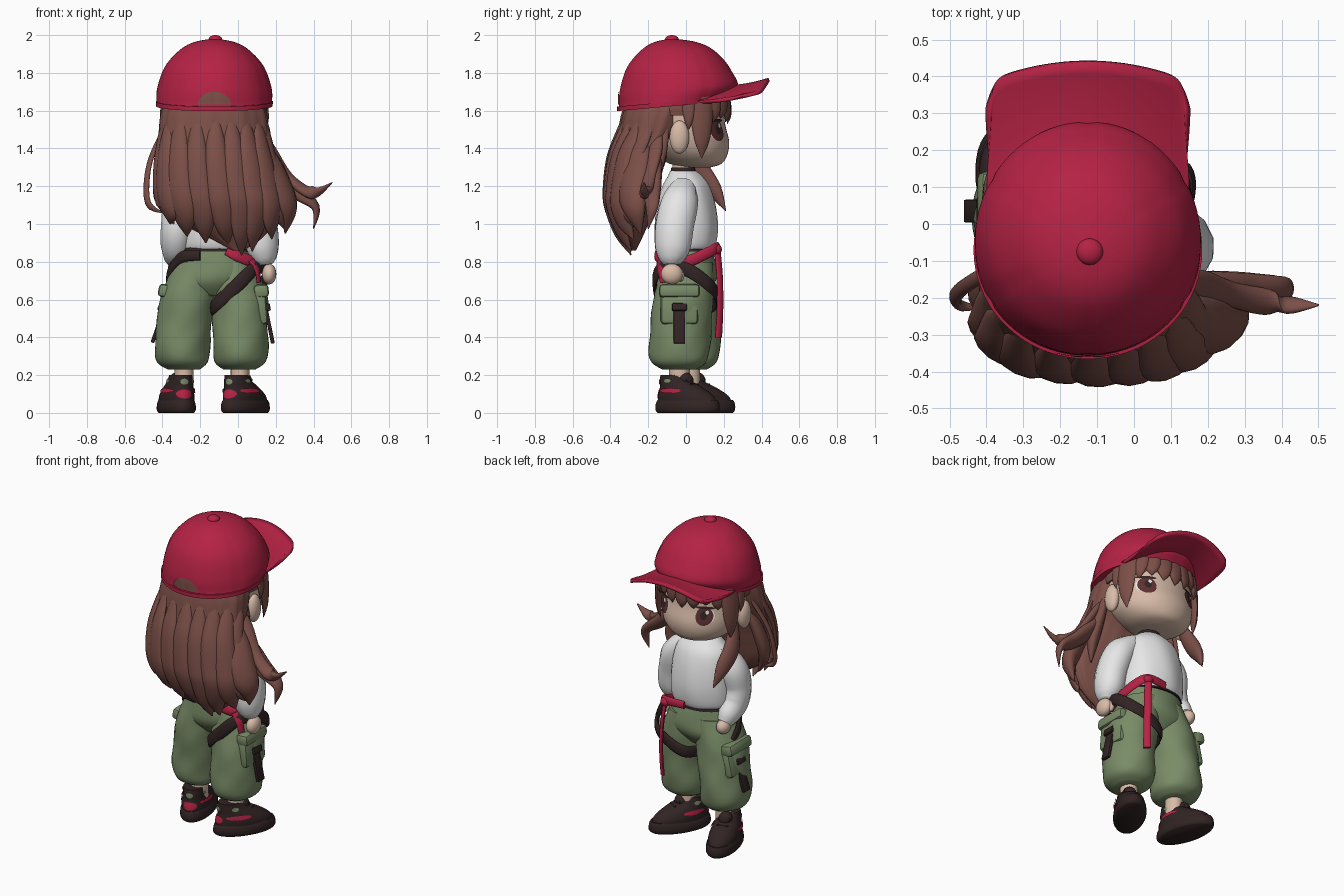
import bpy, bmesh, math
from mathutils import Vector, Matrix
from mathutils.bvhtree import BVHTree

if "Cube" in bpy.data.objects:
    bpy.data.objects.remove(bpy.data.objects["Cube"])

CX = -0.125  # centre line of the figure


def material(name, r, g, b):
    m = bpy.data.materials.new(name)
    m.diffuse_color = (r, g, b, 1)
    m.use_nodes = True
    m.node_tree.nodes["Principled BSDF"].inputs["Base Color"].default_value = m.diffuse_color
    return m


RED = material("crimson", 0.46, 0.016, 0.058)
HAIR = material("chestnut", 0.20, 0.078, 0.064)
SKIN = material("skin", 0.69, 0.50, 0.39)
WHITE = material("white", 0.84, 0.84, 0.84)
GREEN = material("olive green", 0.19, 0.26, 0.135)
DARK = material("dark brown", 0.031, 0.017, 0.017)
IRIS = material("eye brown", 0.11, 0.03, 0.03)


def make(name, bm, mat, angle=50):
    bmesh.ops.recalc_face_normals(bm, faces=bm.faces)
    me = bpy.data.meshes.new(name)
    bm.to_mesh(me)
    bm.free()
    me.materials.append(mat)
    for p in me.polygons:
        p.use_smooth = True
    me.set_sharp_from_angle(angle=math.radians(angle))
    ob = bpy.data.objects.new(name, me)
    bpy.context.collection.objects.link(ob)
    return ob


def resample(pts, steps, closed=False):
    """Catmull-Rom through tuples of any length."""
    out, n = [], len(pts)
    for i in range(n if closed else n - 1):
        k = [(i + d) % n if closed else min(max(i + d, 0), n - 1) for d in (-1, 0, 1, 2)]
        for s in range(steps):
            t = s / steps
            out.append([0.5 * (2 * b + (c - a) * t + (2 * a - 5 * b + 4 * c - d) * t * t
                               + (3 * b - a - 3 * c + d) * t ** 3)
                        for a, b, c, d in zip(*(pts[j] for j in k))])
    return out if closed else out + [list(pts[-1])]


def skin_rings(rings, closed=False):
    bm = bmesh.new()
    vs = [[bm.verts.new(p) for p in r] for r in rings]
    n = len(vs[0])
    for i in range(len(vs) if closed else len(vs) - 1):
        a, b = vs[i], vs[(i + 1) % len(vs)]
        for j in range(n):
            bm.faces.new((a[j], a[(j + 1) % n], b[(j + 1) % n], b[j]))
    if not closed:
        bm.faces.new(vs[0])
        bm.faces.new(vs[-1])
    return bm


def loft(name, rings, mat, n=36, steps=4, mod=None, shear=None, angle=50):
    """Horizontal ellipses (x, y, z, rx, ry) joined upwards."""
    out = []
    for x, y, z, rx, ry in resample(rings, steps):
        ring = []
        for j in range(n):
            a = 2 * math.pi * j / n
            k = mod(a, z) if mod else 1
            px, py = x + rx * k * math.cos(a), y + ry * k * math.sin(a)
            ring.append((px, py, z + (shear(py, z) if shear else 0)))
        out.append(ring)
    return make(name, skin_rings(out), mat, angle)


def tube(name, pts, mat, flat=1.0, centre=(CX, 0), closed=False, n=12):
    """Tapered strand through (x, y, z, half width); thin side faces away from centre."""
    path = resample(pts, 5, closed)
    P = [Vector(p[:3]) for p in path]
    rings = []
    for i, p in enumerate(P):
        m = len(P)
        nxt, prv = (P[(i + 1) % m], P[i - 1]) if closed else (P[min(i + 1, m - 1)], P[max(i - 1, 0)])
        t = (nxt - prv).normalized()
        o = Vector((p.x - centre[0], p.y - centre[1], 0)).normalized()
        a = t.cross(o).normalized()
        b = a.cross(t)
        w = max(path[i][3], 0.002)
        rings.append([p + a * w * math.cos(2 * math.pi * j / n) + b * w * flat * math.sin(2 * math.pi * j / n)
                      for j in range(n)])
    return make(name, skin_rings(rings, closed), mat)


def ball(name, loc, size, mat):
    bm = bmesh.new()
    bmesh.ops.create_uvsphere(bm, u_segments=20, v_segments=12, radius=1,
                              matrix=Matrix.Translation(loc) @ Matrix.Diagonal((*size, 1)))
    return make(name, bm, mat)


def box(name, loc, size, mat, tilt=0, bevel=0.012):
    bm = bmesh.new()
    bmesh.ops.create_cube(bm, size=1, matrix=Matrix.Translation(loc) @ Matrix.Rotation(tilt, 4, 'Y')
                          @ Matrix.Diagonal((*size, 1)))
    bmesh.ops.bevel(bm, geom=bm.edges[:], offset=bevel, segments=2, affect='EDGES', profile=0.5)
    return make(name, bm, mat, 35)


def decal(name, target, view, u, z, ru, rz, mat, lift=0.005, arc=(0, 360)):
    """Thin elliptical patch laid on a surface, seen along the view direction."""
    tree = BVHTree.FromPolygons([v.co for v in target.data.vertices],
                                [p.vertices[:] for p in target.data.polygons])
    view = Vector(view)
    side = Vector((0, 0, 1)).cross(view)
    bm = bmesh.new()
    rows = []
    for i in range(7):
        row = []
        for j in range(25):
            a = math.radians(arc[0] + (arc[1] - arc[0]) * j / 24)
            r = max(i / 6, 0.01)
            o = side * (u + ru * r * math.cos(a)) + Vector((0, 0, z + rz * r * math.sin(a)))
            row.append(bm.verts.new((tree.ray_cast(o - view * 2, view)[0] or o) - view * lift))
        rows.append(row)
    for a, b in zip(rows, rows[1:]):
        for j in range(24):
            bm.faces.new((a[j], a[j + 1], b[j + 1], b[j]))
    ob = make(name, bm, mat)
    if sum(p.normal.dot(view) for p in ob.data.polygons) > 0:
        ob.data.flip_normals()
    ob.matrix_world = target.matrix_world
    return ob


# Head, neck, ears
head = loft("head", [(CX, .07, 1.3, .06, .06), (CX, .05, 1.32, .15, .14), (CX, .03, 1.37, .215, .19),
                     (CX, 0, 1.44, .25, .228), (CX, -.01, 1.54, .262, .215), (CX, -.02, 1.7, .25, .21),
                     (CX, -.04, 1.85, .12, .12)], SKIN, n=48)
loft("neck", [(CX, -.015, 1.2, .06, .06), (CX, -.015, 1.4, .055, .055)], SKIN)
loft("choker", [(CX, -.015, 1.265, .075, .07), (CX, -.015, 1.3, .066, .062)], DARK, steps=1)
for s in (-1, 1):
    ball("ear", (CX + s * .262, -.035, 1.46), (.036, .052, .088), SKIN)
    # Eyes: white, iris, pupil, upper lash, glint
    for part, du, dz, ru, rz, m, l in (("eye_white", 0, 0, .05, .054, WHITE, .002), ("iris", -s * .002, 0, .046, .056, IRIS, .004),
                                       ("pupil", -s * .004, .006, .018, .026, DARK, .006),
                                       ("lash", 0, .053, .052, .009, DARK, .007), ("glint", -.014, .026, .009, .012, WHITE, .008)):
        decal(part, head, (0, -1, 0), CX + .015 + s * .15 + du, 1.495 + dz, ru, rz, m, l)

# Hair: scalp, long back mass with locks that run down into pointed tips
loft("hair_scalp", [(CX, -.03, 1.575, .272, .232), (CX, -.03, 1.65, .27, .23), (CX, -.05, 1.78, .19, .19)], HAIR)
mass = [(CX, -.12, 1.66, .25, .19), (CX, -.15, 1.58, .28, .19), (CX, -.18, 1.48, .29, .18),
        (-.12, -.245, 1.35, .297, .147), (-.105, -.275, 1.2, .31, .13), (-.085, -.285, 1.1, .31, .115),
        (-.05, -.285, 1.0, .24, .085), (-.01, -.28, .92, .13, .045), (.0, -.28, .86, .03, .015)]
loft("hair_back", mass, HAIR, n=80, steps=6,
     mod=lambda a, z: 1 + .015 * math.sin(9 * a + 3 * z) + .01 * math.sin(20 * a - 2 * z))
for deg, x, y, z, w in ((188, -.4, -.26, 1.06, .05), (207, -.36, -.28, 1.0, .062), (228, -.27, -.29, .935, .07),
                        (250, -.17, -.3, .9, .066), (271, -.05, -.3, .89, .07), (290, .02, -.29, .835, .068),
                        (308, .075, -.29, .855, .07), (328, .18, -.28, .92, .068), (350, .25, -.24, .97, .055)):
    c, s = math.cos(math.radians(deg)), math.sin(math.radians(deg))
    lock = [(mx + rx * k * c, my + ry * k * s, mz, w * q) for (mx, my, mz, rx, ry), k, q in
            zip(mass[1:6], (.9, .96, .985, .99, .99), (.2, .6, .9, 1.05, 1.05))]
    last = lock[-1]
    lock += [(last[0] * .45 + x * .55, last[1] * .6 + y * .4, 1.1 * .45 + z * .55, w * .75), (x, y, z, .004)]
    tube("hair_lock", lock, HAIR, .5)
for pts in ([(.06, -.2, 1.52, .01), (.15, -.25, 1.34, .08), (.22, -.28, 1.18, .09), (.265, -.27, 1.07, .065), (.25, -.24, .95, .005)],
            [(.11, -.14, 1.52, .01), (.17, -.16, 1.4, .04), (.26, -.19, 1.26, .035), (.35, -.21, 1.18, .04), (.42, -.22, 1.17, .03), (.5, -.22, 1.22, .003)],
            [(.1, -.14, 1.42, .01), (.2, -.18, 1.28, .06), (.3, -.18, 1.18, .055), (.41, -.18, 1.09, .035), (.4, -.2, .975, .003)],
            [(-.38, -.12, 1.52, .02), (-.46, -.17, 1.35, .02), (-.485, -.2, 1.2, .022), (-.47, -.22, 1.1, .02), (-.4, -.23, 1.06, .004)],
            [(-.34, -.1, 1.5, .01), (-.385, -.17, 1.32, .06), (-.4, -.22, 1.15, .06), (-.34, -.25, 1.0, .005)],
            [(.12, -.1, 1.56, .01), (.13, -.14, 1.42, .05), (.15, -.19, 1.25, .06), (.15, -.21, 1.1, .005)],
            [(-.34, 0, 1.44, .03), (-.375, .07, 1.29, .055), (-.365, .15, 1.18, .045), (-.34, .21, 1.07, .003)]):
    tube("hair_wisp", pts, HAIR, .6)
# Bangs
for deg, tip in ((6, 1.5), (24, 1.35), (42, 1.54), (58, 1.56), (74, 1.54), (90, 1.53), (106, 1.54), (122, 1.57), (138, 1.54), (156, 1.35), (174, 1.5)):
    c, s = .28 * math.cos(math.radians(deg)), .235 * math.sin(math.radians(deg))
    w = {24: .055, 156: .055, 6: .03, 174: .03}.get(deg, .046)
    tube("bang", [(CX + c * k, s * k - .01, 1.68 + (tip - 1.68) * f, w * q)
                  for k, f, q in ((.93, 0, 1.2), (.98, .4, 1.1), (1, .75, .7), (.97, 1, .05))], HAIR, .4)

# Cap: six-panel crown with pressed seams, button, opening and curved brim
cap = loft("cap_crown", [(CX, -.075, 1.6, .303, .287), (CX, -.06, 1.63, .306, .296), (CX, -.037, 1.71, .302, .314),
                         (CX, -.041, 1.83, .264, .272), (CX, -.045, 1.92, .185, .193), (CX, -.055, 1.962, .11, .115),
                         (CX, -.07, 1.98, .02, .02)], RED, n=72, steps=5,
           mod=lambda a, z: 1 - (.012 if round(math.degrees(a)) % 60 == 30 else 0),
           shear=lambda y, z: .09 * (y + .36) * max(0, min(1, (1.8 - z) / .2)))
ball("cap_button", (CX + .005, -.075, 1.978), (.036, .036, .022), RED)
loft("cap_band", [(CX, -.075, 1.598, .308, .291), (CX, -.07, 1.622, .31, .296)], RED, n=72, steps=1,
     shear=lambda y, z: .09 * (y + .36))
decal("cap_opening", cap, (0, 1, 0), -CX, 1.632, .088, .068, HAIR, .006, (0, 180))
bm = bmesh.new()
grid = []
for i in range(41):
    u = math.sin(math.pi / 2 * (i / 20 - 1))
    x = CX + .27 * u
    root = -.05 + .25 * math.sqrt(1 - .8 * u * u)
    rim = .44 - .05 * u * u - .08 * u ** 24
    grid.append([bm.verts.new((x, root + (rim - root) * j / 8,
                               1.645 + .08 * (1 - u * u) + .04 * (j / 8) ** 2)) for j in range(9)])
for a, b in zip(grid, grid[1:]):
    for j in range(8):
        bm.faces.new((a[j], b[j], b[j + 1], a[j + 1]))
brim = make("cap_brim", bm, RED)
mod = brim.modifiers.new("thickness", 'SOLIDIFY')
mod.thickness, mod.offset = .02, 0

# Shirt, sleeves, hands
loft("shirt", [(CX, 0, .85, .16, .125), (CX, 0, .88, .195, .155), (CX, 0, .98, .2, .168), (CX, 0, 1.1, .19, .155),
               (CX, 0, 1.2, .165, .125), (CX, -.005, 1.255, .11, .09), (CX, -.015, 1.28, .075, .07)], WHITE,
     mod=lambda a, z: 1 + .012 * math.sin(7 * a + 9 * z))
tube("sleeve", [(-.02, -.01, 1.2, .065), (.075, -.035, 1.11, .1), (.115, -.06, .99, .105), (.13, -.07, .88, .098),
                (.14, -.075, .82, .075), (.145, -.075, .785, .045)], WHITE, .9)
tube("sleeve", [(-.23, -.01, 1.2, .065), (-.305, -.03, 1.1, .095), (-.325, -.05, .98, .095), (-.33, -.02, .89, .088),
                (-.33, .04, .83, .07), (-.325, .075, .79, .045)], WHITE, .9)
ball("hand", (.165, -.075, .735), (.038, .058, .055), SKIN)
ball("thumb", (.15, -.03, .73), (.02, .022, .035), SKIN)
ball("hand", (-.33, .09, .775), (.04, .05, .045), SKIN)

# Trousers and ankles
folds = lambda a, z: 1 + .018 * math.sin(3 * a + 22 * z) + .012 * math.sin(5 * a - 31 * z)
loft("trouser_seat", [(-.13, 0, .9, .172, .132), (-.13, 0, .8, .205, .155), (-.13, 0, .7, .225, .158),
                      (-.13, 0, .62, .12, .1)], GREEN, mod=folds)
for name, xs, dy in (("left_leg", (-.21, -.26, -.285, -.297, -.292, -.285), .02),
                     ("right_leg", (-.04, .005, .012, .013, .013, .01), -.035)):
    loft(name, [(x, dy * k, z, rx, ry) for x, k, z, rx, ry in zip(
        xs, (0, .3, .8, 1, 1, 1), (.8, .62, .46, .33, .265, .23), (.12, .15, .145, .146, .132, .085),
        (.14, .158, .162, .162, .142, .09))], GREEN, mod=folds)
    loft("ankle", [(xs[-1], dy, .12, .05, .055), (xs[-1], dy, .25, .05, .055)], SKIN, n=16)

# Cargo pockets with dark straps
for s, x, y, t in ((1, .113, -.035, -.08), (-1, -.365, .035, .22)):
    box("pocket", (x, y, .56), (.08, .2, .19), GREEN, t, .025)
    box("pocket_flap", (x + s * .006 - t * .05, y, .645), (.08, .215, .07), GREEN, t, .02)
    box("pocket_strap", (x + s * .047, y, .49), (.02, .062, .25), DARK, t - s * .12, .005)
    box("buckle", (x + s * .047, y, .56), (.022, .078, .04), DARK, t - s * .12, .006)

# Belt, sash and harness straps
loft("waist_belt", [(-.13, 0, .855, .196, .152), (-.13, 0, .885, .184, .144)], DARK, steps=1)
tube("sash", [(-.1, .16, .875, .025), (.03, .165, .875, .028), (.085, .1, .84, .03), (.105, 0, .8, .03),
              (.08, -.1, .8, .03), (0, -.15, .83, .03), (-.06, -.15, .86, .025)], RED, .45)
tube("sash_tail", [(.03, .165, .87, .022), (.045, .178, .72, .022), (.05, .18, .55, .022), (.045, .172, .4, .024)], RED, .5)
tube("sash_end", [(.07, -.13, .81, .025), (.1, -.13, .76, .022), (.11, -.12, .69, .02)], RED, .4)
ball("sash_knot", (.03, .165, .865), (.032, .025, .028), RED)
tube("thigh_strap", [(-.13, -.1, .56, .036), (0, -.165, .68, .036), (.09, -.13, .765, .036), (.15, 0, .76, .036),
                     (.125, .12, .68, .036), (.02, .162, .62, .036), (-.1, .12, .56, .036)], DARK, .35, (0, 0), True)
tube("hip_strap", [(-.2, -.15, .835, .028), (-.28, -.125, .83, .03), (-.33, -.07, .8, .03), (-.365, -.01, .74, .03),
                   (-.37, .05, .68, .025)], DARK, .4)

# Shoes: thick sole, low upper, red and green patches
for x, y, turn in ((.015, -.03, -32), (-.315, .03, 15)):
    place = Matrix.Translation((x, y, 0)) @ Matrix.Rotation(math.radians(turn), 4, 'Z')
    sole = loft("shoe_sole", [(0, .045, 0, .084, .178), (0, .045, .015, .094, .192), (0, .045, .05, .092, .19),
                              (0, .045, .068, .084, .18)], DARK, steps=2)
    upper = loft("shoe_upper", [(0, .045, .05, .085, .178), (0, .035, .09, .086, .165), (0, .01, .13, .077, .13),
                                (0, -.025, .165, .066, .095), (0, -.045, .2, .06, .07)], DARK)
    tongue = ball("shoe_tongue", (0, .03, .17), (.042, .045, .045), DARK)
    sole.matrix_world = upper.matrix_world = tongue.matrix_world = place
    decal("heel_patch", upper, (0, 1, 0), 0, .1, .044, .024, RED)
    decal("heel_tab", upper, (0, 1, 0), 0, .165, .022, .016, GREEN)
    for s in (-1, 1):
        decal("side_stripe", upper, (-s, 0, 0), s * .02, .118, .075, .013, RED, .007)
        decal("ankle_patch", upper, (-s, 0, 0), s * .04, .17, .022, .012, GREEN, .007)
    for k in range(3):
        box("lace", (0, .055 + k * .03, .175 - k * .027), (.07, .014, .016), DARK, 0, .004).matrix_world = place
